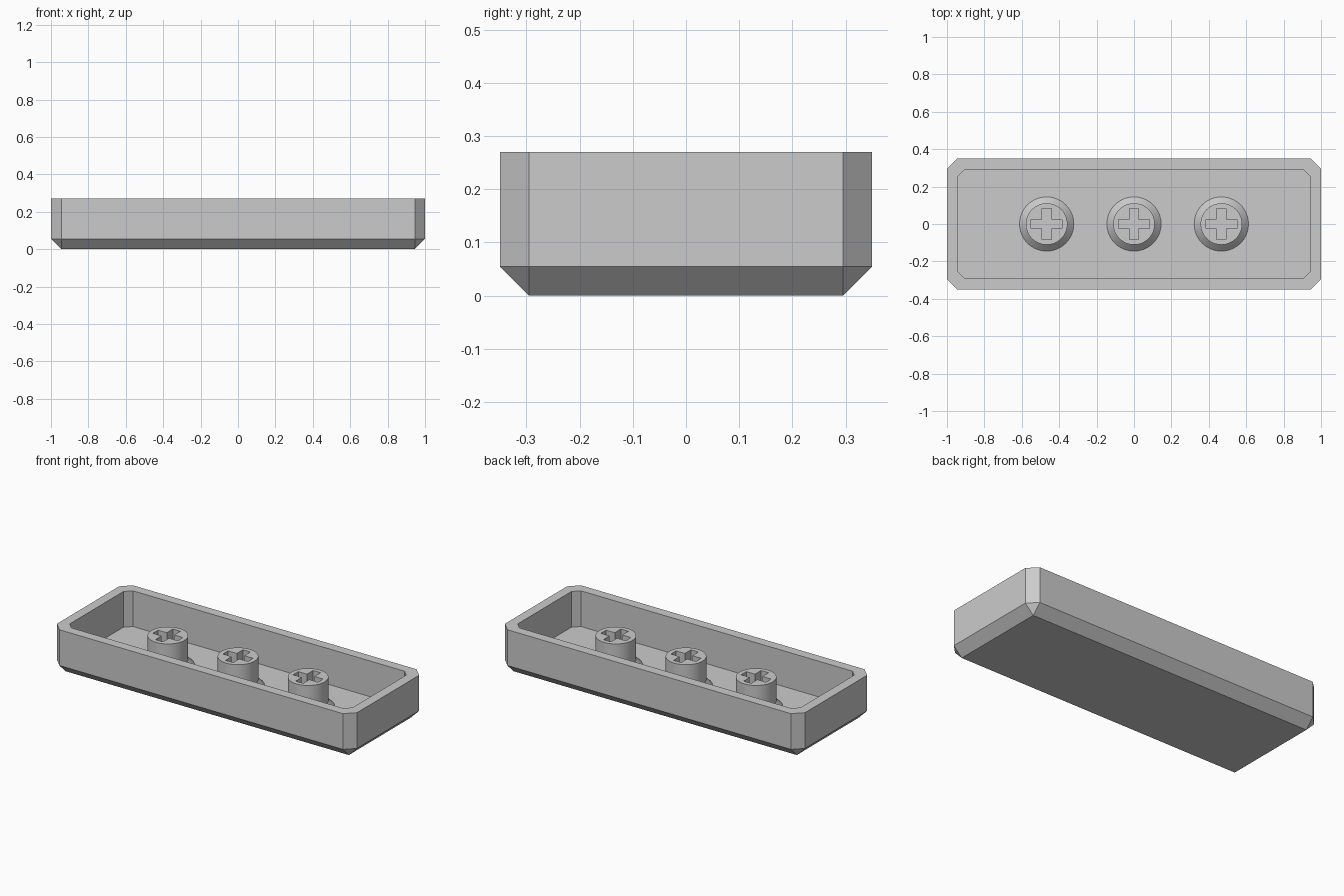
import bpy, bmesh, math

cube = bpy.data.objects.get("Cube")
if cube:
    bpy.data.objects.remove(cube, do_unlink=True)

HALF_X, HALF_Y, HEIGHT = 1.0, 0.35, 0.27
CHAMFER, WALL, FLOOR = 0.055, 0.058, 0.055

grey = bpy.data.materials.new("plain grey")
grey.use_nodes = True
grey.diffuse_color = (0.6, 0.6, 0.6, 1)
grey.node_tree.nodes["Principled BSDF"].inputs["Base Color"].default_value = (0.6, 0.6, 0.6, 1)


def octagon(hx, hy, c):
    """Rectangle with cut corners, counter-clockwise."""
    return [(hx, c - hy), (hx, hy - c), (hx - c, hy), (c - hx, hy),
            (-hx, hy - c), (-hx, c - hy), (c - hx, -hy), (hx - c, -hy)]


def circle(r, n=64):
    return [(r * math.cos(2 * math.pi * i / n), r * math.sin(2 * math.pi * i / n)) for i in range(n)]


def cross(a, w):
    """Plus shape with arm length a and half width w."""
    quarter = [(a, -w), (a, w), (w, w)]
    pts = []
    for _ in range(4):
        pts += quarter
        quarter = [(-y, x) for x, y in quarter]
    return pts


def ring(bm, outline, z):
    return [bm.verts.new((x, y, z)) for x, y in outline]


def loft(bm, rings):
    for a, b in zip(rings, rings[1:]):
        for i in range(len(a)):
            j = (i + 1) % len(a)
            bm.faces.new((a[i], a[j], b[j], b[i]))


def finish(bm, name):
    bmesh.ops.recalc_face_normals(bm, faces=bm.faces)
    mesh = bpy.data.meshes.new(name)
    bm.to_mesh(mesh)
    bm.free()
    mesh.materials.append(grey)
    obj = bpy.data.objects.new(name, mesh)
    bpy.context.collection.objects.link(obj)
    return obj


# Tray: chamfered outside, rim, straight-walled cavity
bm = bmesh.new()
inner = octagon(HALF_X - WALL, HALF_Y - WALL, 0.037)
outer = octagon(HALF_X, HALF_Y, CHAMFER)
base = octagon(HALF_X - CHAMFER, HALF_Y - CHAMFER, 0)
rings = [ring(bm, base, 0), ring(bm, outer, CHAMFER), ring(bm, outer, HEIGHT),
         ring(bm, inner, HEIGHT), ring(bm, inner, FLOOR)]
loft(bm, rings)
bm.faces.new(rings[0])
bm.faces.new(rings[-1])
bmesh.ops.remove_doubles(bm, verts=bm.verts, dist=0.0001)
finish(bm, "tray")


# Stems: round posts with a flared foot and a cross-shaped socket
def make_stem(name, x):
    bm = bmesh.new()
    top = 0.23
    rings = [ring(bm, circle(r), z) for r, z in
             ((0.145, FLOOR - 0.003), (0.145, FLOOR), (0.111, FLOOR + 0.034), (0.111, top))]
    loft(bm, rings)
    bm.faces.new(rings[0])
    socket = [ring(bm, cross(0.083, 0.025), z) for z in (top, FLOOR + 0.003)]
    loft(bm, socket)
    bm.faces.new(socket[1])
    open_edges = [e for e in bm.edges if e.is_boundary]
    bmesh.ops.triangle_fill(bm, use_beauty=True, use_dissolve=False, edges=open_edges)
    # Keep the socket open at the top
    lids = [f for f in bm.faces if all(abs(v.co.z - top) < 1e-5 for v in f.verts)
            and all(v in socket[0] for v in f.verts)
            and f.calc_center_median().length_squared < top ** 2 + 0.001
            and inside_cross(f.calc_center_median())]
    bmesh.ops.delete(bm, geom=lids, context='FACES_ONLY')
    obj = finish(bm, name)
    obj.location.x = x
    return obj


def inside_cross(p):
    a, b = sorted((abs(p.x), abs(p.y)))
    return a < 0.0249 and b < 0.0829


stems = [make_stem(n, x) for n, x in
         (("right_stem", -0.467), ("middle_stem", 0), ("left_stem", 0.467))]

# Smooth the round sides, keep the edges crisp
bpy.ops.object.select_all(action='DESELECT')
for s in stems:
    s.select_set(True)
bpy.context.view_layer.objects.active = stems[0]
bpy.ops.object.shade_smooth_by_angle(angle=math.radians(30))
